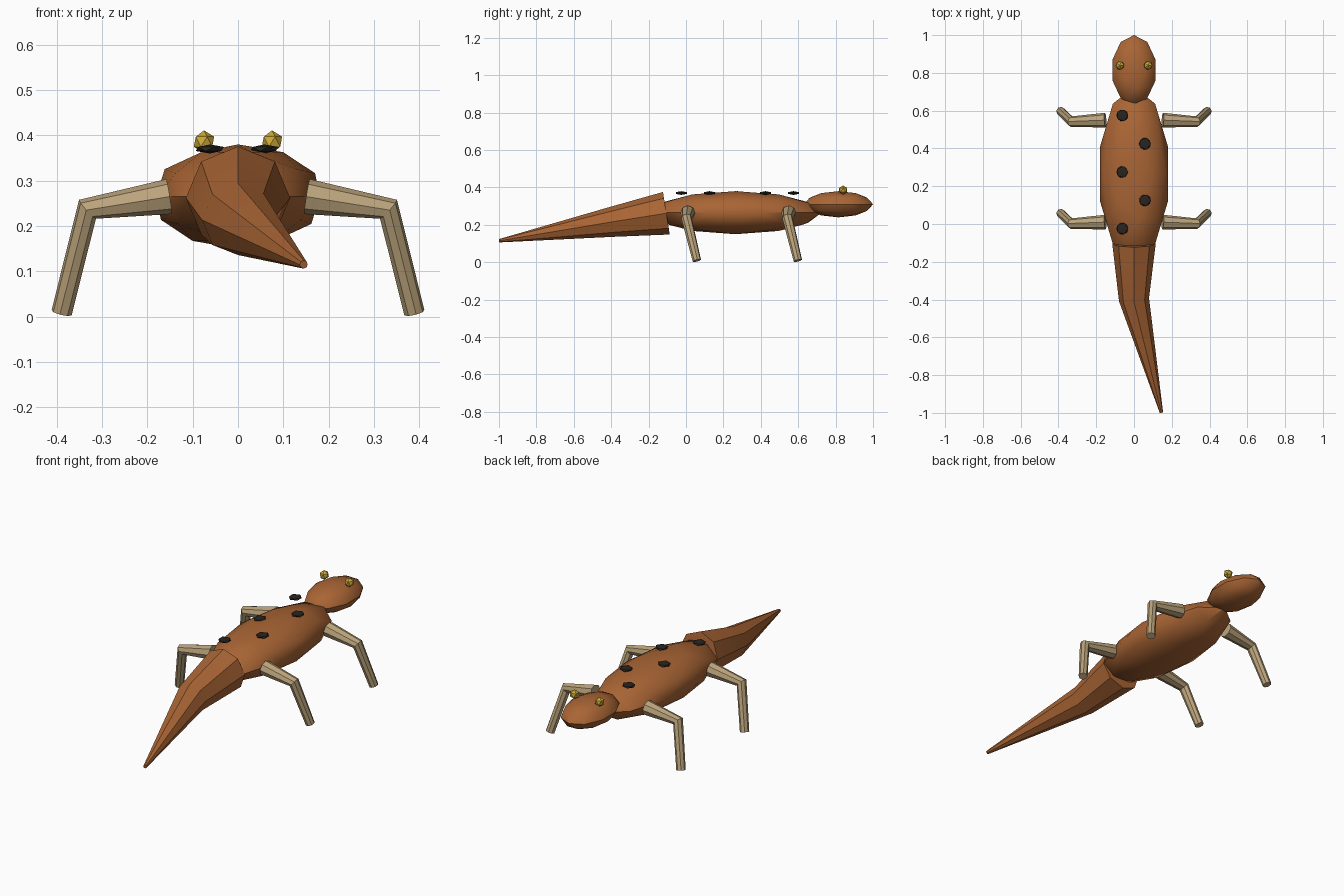
import bpy, math

if "Cube" in bpy.data.objects:
    bpy.data.objects.remove(bpy.data.objects["Cube"])


def material(name, rgb):
    m = bpy.data.materials.new(name)
    m.diffuse_color = (*rgb, 1)
    m.use_nodes = True
    m.node_tree.nodes["Principled BSDF"].inputs["Base Color"].default_value = m.diffuse_color
    return m


BROWN = material("rust_brown", (0.40, 0.13, 0.035))
TAN = material("pale_tan", (0.50, 0.37, 0.20))
YELLOW = material("eye_yellow", (0.62, 0.40, 0.04))
BLACK = material("spot_black", (0.022, 0.018, 0.014))


def finish(ob, name, mat):
    ob.name = name
    ob.data.materials.clear()
    ob.data.materials.append(mat)
    bpy.ops.object.shade_smooth_by_angle(angle=math.radians(30))


def ball(name, center, radii, mat, level):
    """Low-poly ellipsoid."""
    bpy.ops.mesh.primitive_ico_sphere_add(subdivisions=level, radius=1, location=center)
    ob = bpy.context.object
    ob.scale = radii
    bpy.ops.object.transform_apply(location=False, rotation=False, scale=True)
    finish(ob, name, mat)


def tube(name, points, mat):
    """Tapered eight-sided tube through (x, y, z, radius) points."""
    cu = bpy.data.curves.new(name, 'CURVE')
    cu.dimensions = '3D'
    cu.bevel_depth = 1
    cu.bevel_resolution = 2
    cu.use_fill_caps = True
    sp = cu.splines.new('POLY')
    sp.points.add(len(points) - 1)
    for p, (x, y, z, r) in zip(sp.points, points):
        p.co = (x, y, z, 1)
        p.radius = r
    ob = bpy.data.objects.new(name, cu)
    bpy.context.collection.objects.link(ob)
    bpy.ops.object.select_all(action='DESELECT')
    ob.select_set(True)
    bpy.context.view_layer.objects.active = ob
    bpy.ops.object.convert(target='MESH')
    finish(bpy.context.object, name, mat)


# Torso, head and tail
ball("body", (0, 0.265, 0.265), (0.19, 0.46, 0.115), BROWN, 2)
ball("head", (0, 0.815, 0.31), (0.119, 0.185, 0.07), BROWN, 2)
tube("tail", [(0, -0.105, 0.262, 0.115), (0, -0.4, 0.215, 0.08),
              (0.145, -0.998, 0.115, 0.009)], BROWN)

# Eyes and legs, mirrored left and right
for side, s in (("right", 1), ("left", -1)):
    ball("eye_" + side, (s * 0.075, 0.84, 0.386), (0.025,) * 3, YELLOW, 1)
    for end, y in (("front", 0.55), ("back", 0.01)):
        tube(f"{end}_leg_{side}", [(s * 0.152, y, 0.265, 0.039),
                                   (s * 0.332, y - 0.008, 0.237, 0.028),
                                   (s * 0.389, y + 0.048, 0.009, 0.023)], TAN)

# Back spots, alternating sides
for i in range(5):
    ball(f"spot_{i + 1}", (0.058 if i % 2 else -0.062, 0.575 - 0.15 * i, 0.37),
         (0.035, 0.035, 0.01), BLACK, 1)
